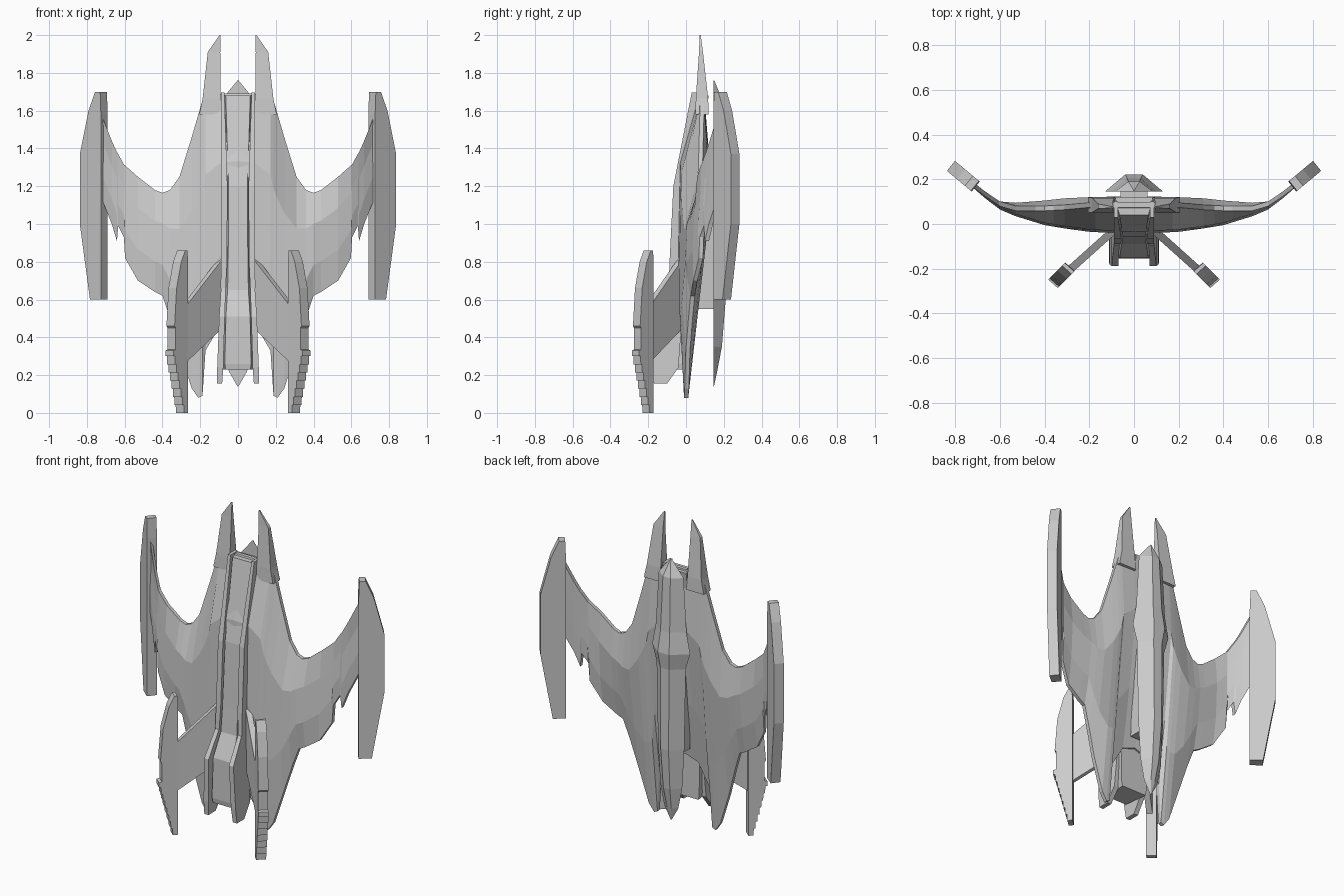
import bpy, bmesh
from mathutils import Vector


def loft(name, rings, mirror=False, cap_start=True):
    """Skin a list of equal-length point rings, cap the ends, optionally mirror in x."""
    bm = bmesh.new()
    vs = [[bm.verts.new(p) for p in r] for r in rings]
    n = len(rings[0])
    for a, b in zip(vs, vs[1:]):
        for i in range(n):
            j = (i + 1) % n
            bm.faces.new((a[i], a[j], b[j], b[i]))
    if cap_start:
        bm.faces.new(vs[0])
    bm.faces.new(vs[-1])
    bmesh.ops.recalc_face_normals(bm, faces=bm.faces)
    me = bpy.data.meshes.new(name)
    bm.to_mesh(me)
    bm.free()
    ob = bpy.data.objects.new(name, me)
    bpy.context.collection.objects.link(ob)
    if mirror:
        ob.modifiers.new("mirror", 'MIRROR').merge_threshold = 0.0005
    return ob


def plate(name, outline, origin, d, thick):
    """Upright plate: outline (u, z), u runs along d in the xy plane, thickened by a vector."""
    o, d, t = Vector((*origin, 0)), Vector((*d, 0)).normalized(), Vector((*thick, 0))
    face = [o + d * u + Vector((0, 0, z)) for u, z in outline]
    return loft(name, [face, [p + t for p in face]], mirror=True)


def box_ring(z, x0, x1, y0, y1):
    return [(x0, y0, z), (x1, y0, z), (x1, y1, z), (x0, y1, z)]


def interp(x, keys, vals):
    for i in range(len(keys) - 1):
        if x <= keys[i + 1]:
            f = (x - keys[i]) / (keys[i + 1] - keys[i])
            return vals[i] + (vals[i + 1] - vals[i]) * f
    return vals[-1]


# Winged hull: span stations (x, top z, bottom z), with y values interpolated along the span
stations = [(0, 1.69, .5), (.09, 1.69, .47), (.172, 1.66, .33), (.188, 1.655, .09), (.21, 1.58, .08),
            (.245, 1.46, .13), (.31, 1.25, .33), (.36, 1.18, .5), (.40, 1.165, .62), (.44, 1.18, .64),
            (.53, 1.25, .70), (.598, 1.31, .82), (.604, 1.315, .93), (.634, 1.37, .99),
            (.641, 1.38, .91), (.668, 1.44, 1.0), (.72, 1.57, 1.13)]
keys = [0, .2, .31, .4, .53, .6, .66, .72]
top_y = [.085, .085, .075, .07, .07, .09, .13, .175]
bot_y = [.0, .0, .01, .035, .05, .08, .125, .175]
front_y = [-.045, -.035, -.02, -.005, .035, .065, .11, .162]
back_hi = [.125, .12, .115, .105, .095, .1, .14, .188]
back_lo = [.07, .062, .065, .08, .085, .1, .14, .188]
rings = []
for x, zt, zb in stations:
    yt, yb, yf, bh, bl = (interp(x, keys, v) for v in (top_y, bot_y, front_y, back_hi, back_lo))
    lo, hi = zb + .3 * (zt - zb), zb + .7 * (zt - zb)
    e = .011
    rings.append([(x, yt - e, zt), (x, yf + .01, hi), (x, yf, lo), (x, yb - e, zb),
                  (x, yb + e, zb), (x, bl, lo), (x, bh, hi), (x, yt + e, zt)])
loft("winged_hull", rings, mirror=True, cap_start=False)

# Twin prongs at the nose
loft("nose_prong", [box_ring(1.58, .085, .205, .05, .12), box_ring(1.665, .092, .187, .052, .117),
                    box_ring(1.91, .094, .16, .069, .09), box_ring(2.0, .092, .098, .072, .078)], mirror=True)

# Front keel running down into the tail block: (z, front half width, back half width, front y, back y)
keel = [(1.68, .065, .085, .04, .12), (1.2, .05, .075, -.055, .05), (.8, .052, .08, -.078, .0),
        (.65, .055, .085, -.09, .0), (.51, .064, .095, -.152, .0), (.26, .07, .09, -.155, .0),
        (.23, .066, .085, -.15, .0)]
loft("keel", [[(-a, f, z), (a, f, z), (b, k, z), (-b, k, z)] for z, a, b, f, k in keel])

# Raised rails along the keel and beside the tail block
loft("keel_rail", [box_ring(1.695, .072, .09, .03, .1), box_ring(1.2, .056, .09, -.067, .03),
                   box_ring(.8, .058, .09, -.087, .0), box_ring(.66, .065, .092, -.092, .0)], mirror=True)
loft("tail_rail", [box_ring(.66, .065, .09, -.095, -.02), box_ring(.51, .07, .1, -.188, -.02),
                   box_ring(.24, .078, .11, -.18, -.04), box_ring(.155, .084, .112, -.17, -.1)], mirror=True)

# Faceted dorsal spine and its mount: (z, half width, ridge y)
spine = [(1.76, .003, .15), (1.66, .085, .19), (1.33, .105, .205), (1.2, .13, .222), (1.1, .1, .208),
         (.6, .09, .21), (.35, .075, .19), (.22, .048, .165), (.14, .003, .148)]
loft("dorsal_spine", [[(-w, .145, z), (w, .145, z), (w * .3, y, z), (-w * .3, y, z)] for z, w, y in spine])
loft("spine_mount", [box_ring(.55, -.05, .05, .03, .15), box_ring(.9, -.06, .06, .06, .15),
                     box_ring(1.42, -.06, .06, .08, .15)])

# Upper pods at the wing tips
plate("wing_tip_pod", [(.005, 1.7), (.04, 1.7), (.085, 1.6), (.145, 1.37), (.145, 1.0), (.075, .6),
                       (.0, .6), (.0, 1.58)], (.69, .19), (.77, .64), (.036, -.045))

# Lower pods with serrated tails
outline = [(.0, .74), (.0, .8), (.003, .86), (.02, .86), (.05, .8), (.085, .66), (.1, .46),
           (.092, .45), (.092, .335), (.108, .33), (.108, .3)]
u, z = .097, .3
for i in range(7):
    outline += [(u, z), (u - .002, z - .043)]
    u, z = u - .011, z - .043
outline += [(.02, .0), (.0, .0)]
plate("lower_pod", outline, (.265, -.21), (.7, -.7), (.043, .038))

# Pylons carrying the lower pods
plate("lower_pylon", [(0, .83), (.27, .57), (.27, .27), (0, .46)], (.07, -.033), (.745, -.667), (.022, .026))
